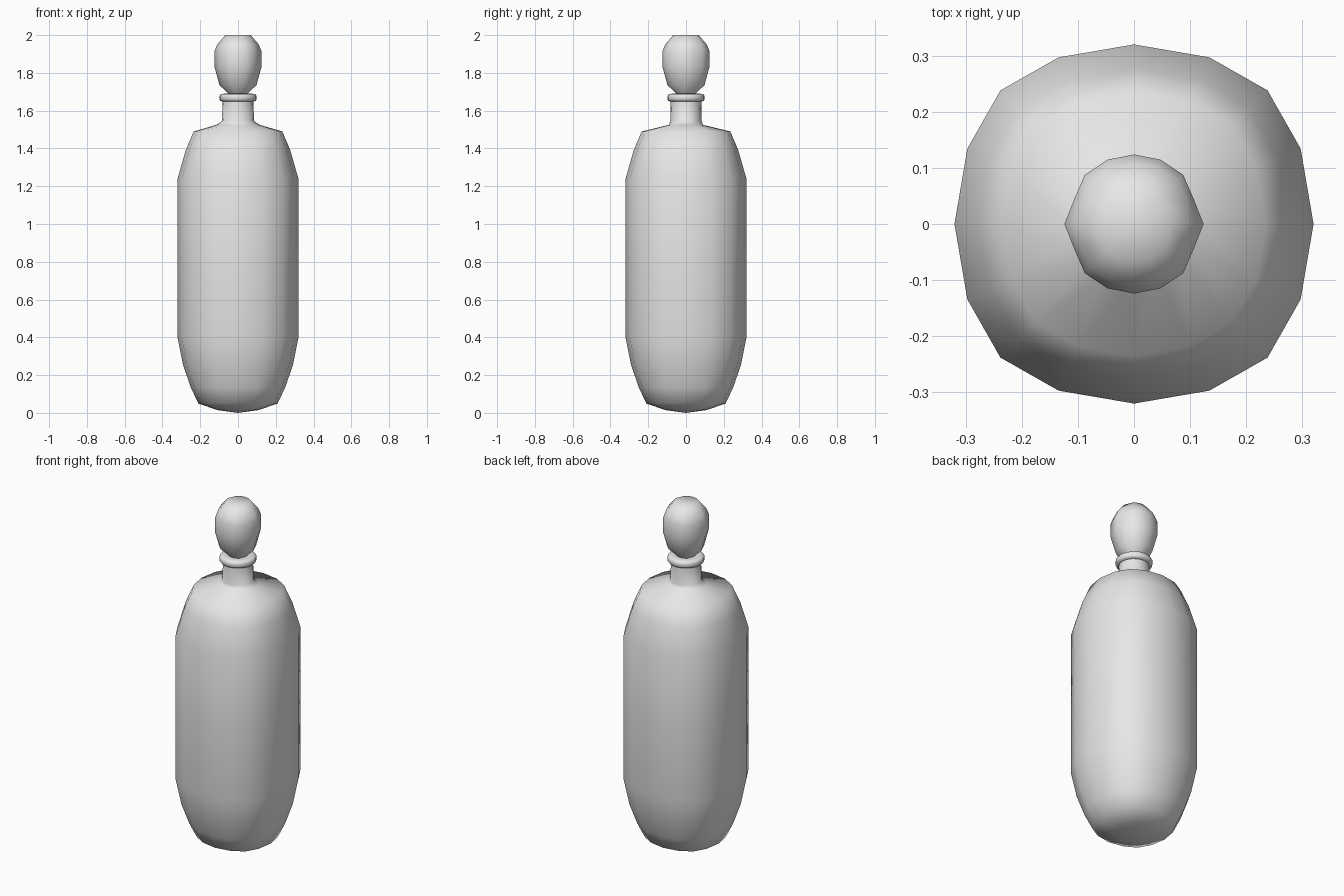
import bpy, bmesh, math

if "Cube" in bpy.data.objects:
    bpy.data.objects.remove(bpy.data.objects["Cube"])

glass = bpy.data.materials.new("light_grey")
glass.diffuse_color = (0.8, 0.8, 0.8, 1)
glass.use_nodes = True
glass.node_tree.nodes["Principled BSDF"].inputs["Base Color"].default_value = glass.diffuse_color

# Quarter outlines of the cross-sections, unit size (swept round in 90 degree steps)
SOFT_SQUARE = [(1, 0), (0.928, 0.42), (0.744, 0.744), (0.42, 0.928)]
ROUND = [(math.cos(a * math.pi / 8), math.sin(a * math.pi / 8)) for a in range(4)]


def section(quarter):
    pts = []
    for turn in range(4):
        for x, y in quarter:
            for _ in range(turn):
                x, y = -y, x
            pts.append((x, y))
    return pts


# Stopper outline, slightly flattened on its two sides
STOPPER = []
for x, y in section(ROUND):
    k = 0.93 if 0.3 < abs(y) < 0.5 else 1.0
    STOPPER.append((x * k, y * k))


def loft(name, rings, bottom=None, top=None, angle=50):
    """Rings are (outline, x radius, y radius, z); bottom and top are centre heights."""
    bm = bmesh.new()
    loops = [[bm.verts.new((x * rx, y * ry, z)) for x, y in outline]
             for outline, rx, ry, z in rings]
    n = len(loops[0])
    for a, b in zip(loops, loops[1:]):
        for i in range(n):
            j = (i + 1) % n
            bm.faces.new((a[i], a[j], b[j], b[i]))
    for loop, z, up in ((loops[0], bottom, False), (loops[-1], top, True)):
        if z is not None:
            c = bm.verts.new((0, 0, z))
            for i in range(n):
                p, q = loop[i], loop[(i + 1) % n]
                bm.faces.new((p, q, c) if up else (q, p, c))
    bmesh.ops.recalc_face_normals(bm, faces=bm.faces)
    mesh = bpy.data.meshes.new(name)
    bm.to_mesh(mesh)
    bm.free()
    mesh.materials.append(glass)
    ob = bpy.data.objects.new(name, mesh)
    bpy.context.collection.objects.link(ob)
    bpy.ops.object.select_all(action='DESELECT')
    ob.select_set(True)
    bpy.context.view_layer.objects.active = ob
    bpy.ops.object.shade_smooth_by_angle(angle=math.radians(angle))
    return ob


sq, rd = section(SOFT_SQUARE), section(ROUND)

# Body with rounded base, shoulders and neck
body = [(sq, r, r, z) for r, z in
        [(0.11, 0.015), (0.21, 0.05), (0.25, 0.135), (0.29, 0.25), (0.32, 0.40),
         (0.32, 0.82), (0.32, 1.24), (0.277, 1.39), (0.235, 1.49)]]
body += [(rd, 0.115, 0.09, 1.525), (rd, 0.085, 0.083, 1.545), (rd, 0.081, 0.081, 1.66)]
loft("bottle_body", body, bottom=0.0, top=1.66, angle=75)

# Rounded lip on the neck
loft("neck_lip", [(rd, r, r, z) for r, z in
                  [(0.08, 1.648), (0.093, 1.651), (0.099, 1.66), (0.099, 1.677),
                   (0.093, 1.687), (0.075, 1.69)]], bottom=1.648, top=1.69, angle=75)

# Faceted egg-shaped stopper with a flat top
loft("stopper", [(STOPPER, r, r, z) for r, z in
                 [(0.045, 1.68), (0.055, 1.695), (0.098, 1.735), (0.124, 1.83),
                  (0.124, 1.915), (0.11, 1.95), (0.068, 2.0)]],
     bottom=1.68, top=2.0, angle=75)
